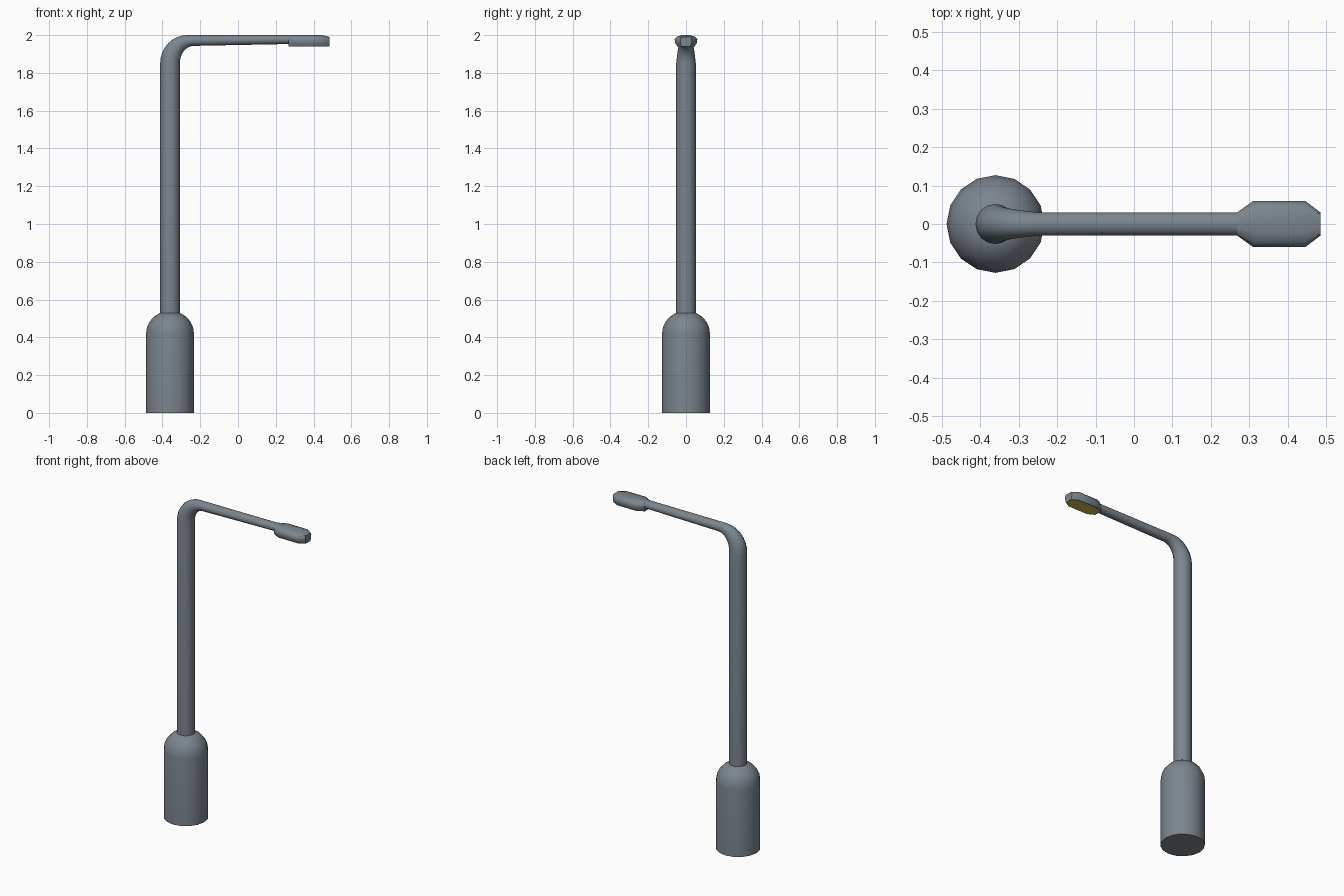
import bpy, bmesh, math

if "Cube" in bpy.data.objects:
    bpy.data.objects.remove(bpy.data.objects["Cube"])

def material(name, rgb):
    m = bpy.data.materials.new(name)
    m.diffuse_color = (*rgb, 1)
    m.use_nodes = True
    m.node_tree.nodes["Principled BSDF"].inputs["Base Color"].default_value = m.diffuse_color
    return m

grey = material("steel grey", (0.20, 0.235, 0.27))
yellow = material("lamp yellow", (0.60, 0.48, 0.07))

def loft(name, rings, angle=40):
    """Skin a list of equal-length point rings and cap both ends."""
    bm = bmesh.new()
    vs = [[bm.verts.new(p) for p in r] for r in rings]
    n = len(rings[0])
    for a, b in zip(vs, vs[1:]):
        for i in range(n):
            j = (i + 1) % n
            bm.faces.new((a[i], a[j], b[j], b[i]))
    bm.faces.new(vs[0])
    bm.faces.new(vs[-1])
    bmesh.ops.recalc_face_normals(bm, faces=bm.faces)
    me = bpy.data.meshes.new(name)
    bm.to_mesh(me)
    bm.free()
    me.materials.append(grey)
    me.materials.append(yellow)
    ob = bpy.data.objects.new(name, me)
    bpy.context.collection.objects.link(ob)
    bpy.context.view_layer.objects.active = ob
    for o in bpy.context.selected_objects:
        o.select_set(False)
    ob.select_set(True)
    bpy.ops.object.shade_smooth_by_angle(angle=math.radians(angle))
    return ob

N = 16
PX = -0.36
RING = [2 * math.pi * i / N for i in range(N)]

# domed base
profile = [(0.127, 0), (0.127, 0.42)]
for k in range(1, 5):
    t = math.radians(66) * k / 4
    profile.append((0.127 * math.cos(t), 0.42 + 0.12 * math.sin(t)))
loft("base", [[(PX + r * math.cos(a), r * math.sin(a), z) for a in RING] for r, z in profile])

# pole, bend and arm: stations of (outer point, inner point, half width in y)
stations = [((-0.412, 0.50), (-0.308, 0.50), 0.052)]
for k in range(9):
    t = math.pi / 2 * k / 8
    c, s = math.cos(t), math.sin(t)
    stations.append(((-0.27 - 0.142 * c, 1.85 + 0.15 * s),
                     (-0.235 - 0.073 * c, 1.85 + 0.093 * s),
                     0.052 - 0.022 * k / 8))
stations.append(((0.28, 2.0), (0.28, 1.953), 0.03))
rings = []
for (ox, oz), (ix, iz), w in stations:
    mx, mz, hx, hz = (ox + ix) / 2, (oz + iz) / 2, (ix - ox) / 2, (iz - oz) / 2
    rings.append([(mx + hx * math.cos(a), w * math.sin(a), mz + hz * math.cos(a)) for a in RING])
loft("pole_and_arm", rings)

# lamp head: half section mirrored, widened in the middle
half = [(0.022, 2.0), (0.048, 1.992), (0.06, 1.978), (0.057, 1.958), (0.046, 1.94)]
section = half + [(-y, z) for y, z in reversed(half)]
head = loft("lamp_head", [
    [(x, y * w, min(z, top)) for y, z in section]
    for x, w, top in ((0.268, 0.5, 2.0), (0.31, 1, 2.0), (0.445, 1, 2.0), (0.485, 0.5, 1.99))])

# glowing panel: inset underside of the head
bm = bmesh.new()
bm.from_mesh(head.data)
under = [f for f in bm.faces if f.normal.z < -0.95]
bmesh.ops.inset_region(bm, faces=under, thickness=0.006)
for f in under:
    f.material_index = 1
bm.to_mesh(head.data)
bm.free()
